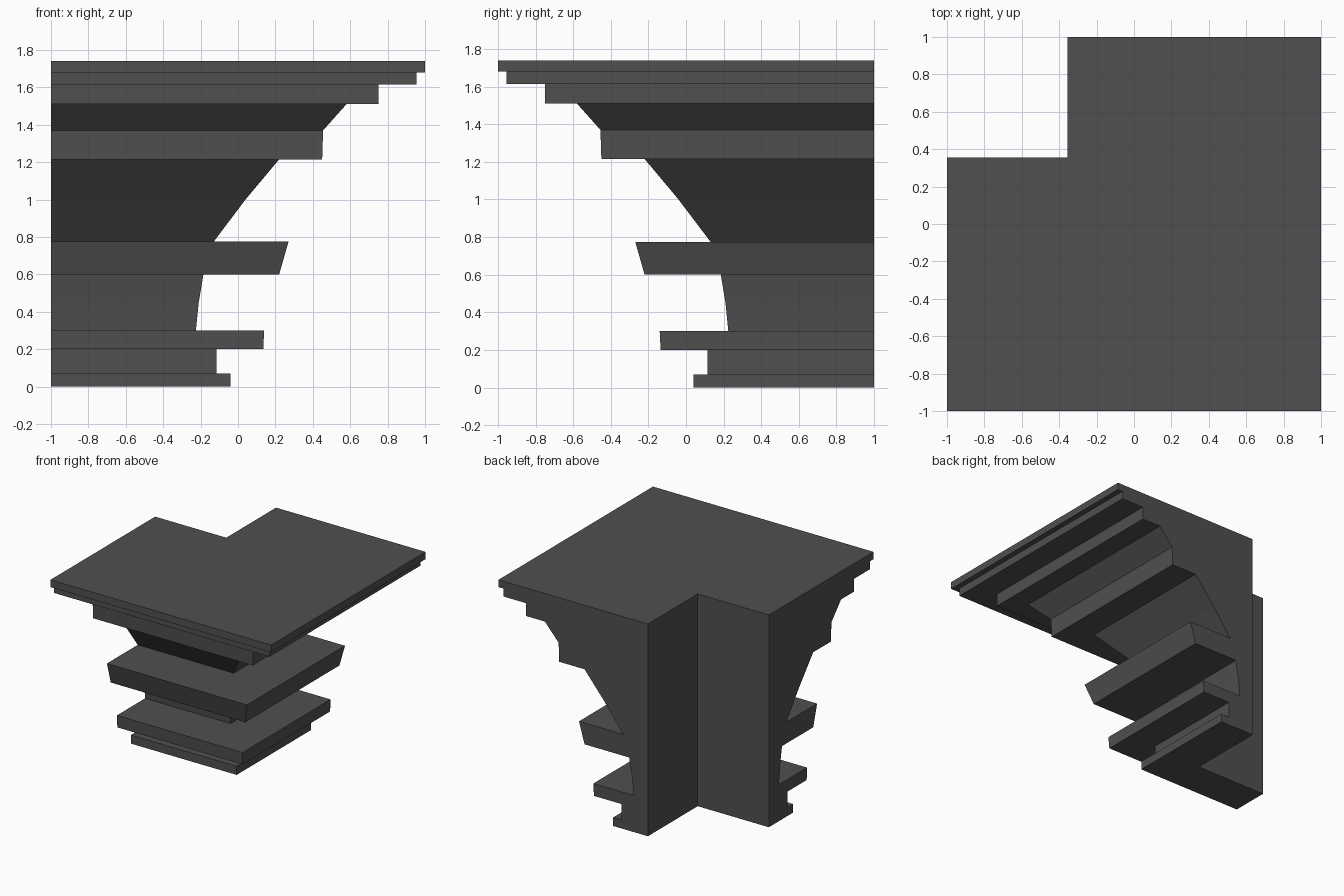
import bpy, bmesh

if "Cube" in bpy.data.objects:
    bpy.data.objects.remove(bpy.data.objects["Cube"])

BACK = -0.355   # offset of the rear walls
END = 1.0       # where both arms are cut off

# Moulding cross-section as (projection, height), from foot to top
profile = [
    (BACK, 0.0),
    (-0.04, 0.0), (-0.04, 0.07),                      # foot strip
    (-0.115, 0.07), (-0.115, 0.2),                    # plinth
    (0.135, 0.2), (0.14, 0.3),                        # lower shelf
    (-0.225, 0.3), (-0.21, 0.45), (-0.185, 0.6),      # curved neck
    (0.22, 0.6), (0.27, 0.775),                       # middle shelf
    (-0.13, 0.775), (0.04, 1.0), (0.22, 1.215),       # long cove
    (0.45, 1.215), (0.455, 1.37), (0.58, 1.51),       # band and small cove
    (0.75, 1.51), (0.75, 1.615),                      # upper band
    (0.955, 1.615), (0.955, 1.68),                    # cap underlayer
    (1.0, 1.68), (1.0, 1.74),                         # cap
    (BACK, 1.74),
]

# Sweep the section round a mitred corner: left end, corner, back end
bm = bmesh.new()
left = [bm.verts.new((-END, -d, z)) for d, z in profile]
corner = [bm.verts.new((d, -d, z)) for d, z in profile]
rear = [bm.verts.new((d, END, z)) for d, z in profile]
n = len(profile)
for a, b in ((left, corner), (corner, rear)):
    for i in range(n):
        j = (i + 1) % n
        bm.faces.new((a[i], b[i], b[j], a[j]))

# End faces of both arms (concave, so normals are needed before triangulating)
caps = [bm.faces.new(left[::-1]), bm.faces.new(rear)]
bm.normal_update()
bmesh.ops.triangulate(bm, faces=caps, ngon_method='EAR_CLIP')
bmesh.ops.recalc_face_normals(bm, faces=bm.faces)

mesh = bpy.data.meshes.new("cornice_corner")
bm.to_mesh(mesh)
bm.free()
cornice = bpy.data.objects.new("cornice_corner", mesh)
bpy.context.collection.objects.link(cornice)

# Dark stone colour
stone = bpy.data.materials.new("dark_stone")
stone.diffuse_color = (0.08, 0.08, 0.08, 1.0)
stone.use_nodes = True
stone.node_tree.nodes["Principled BSDF"].inputs["Base Color"].default_value = stone.diffuse_color
mesh.materials.append(stone)
